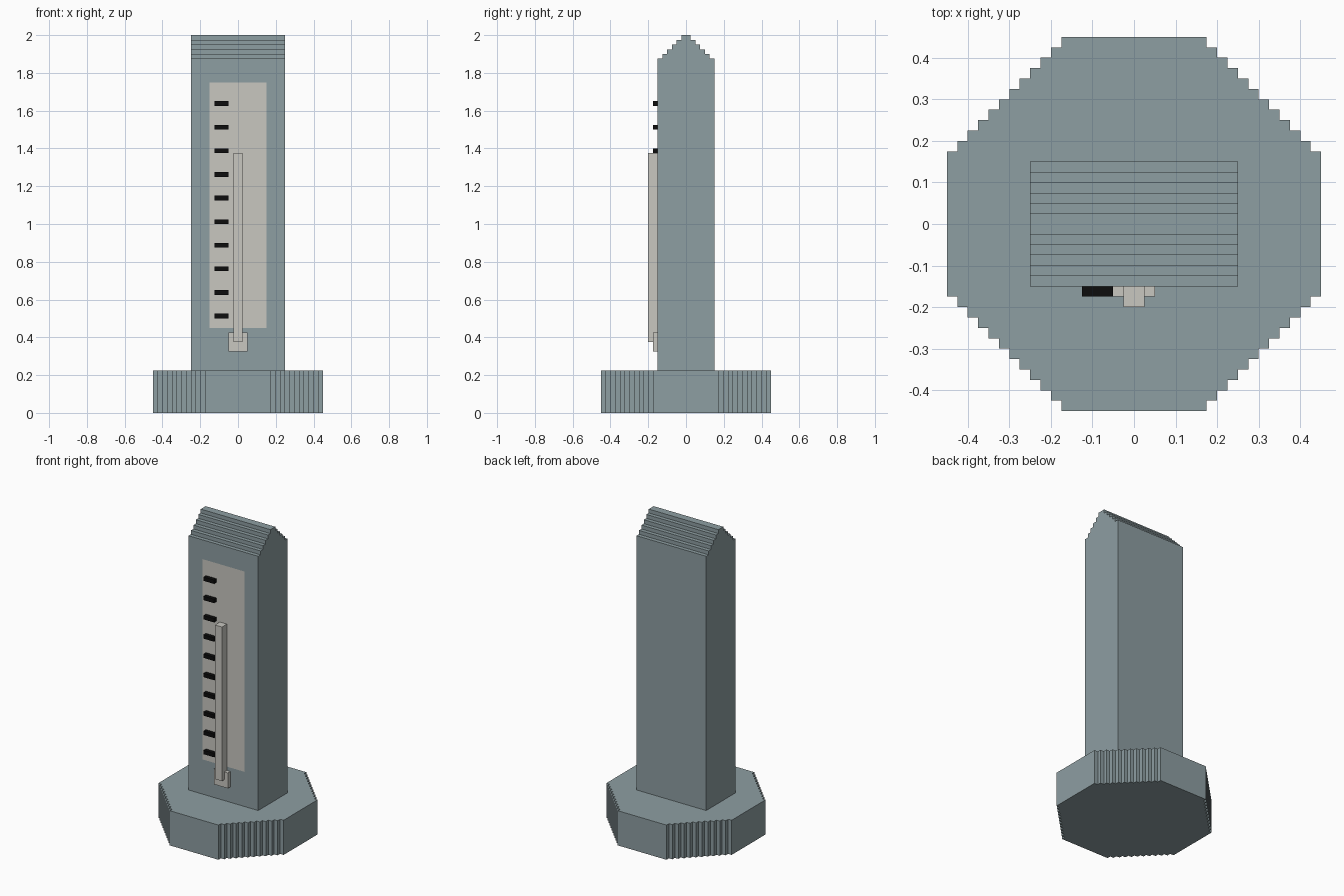
import bpy
import bmesh
from mathutils import Vector

if "Cube" in bpy.data.objects:
    bpy.data.objects.remove(bpy.data.objects["Cube"], do_unlink=True)

STEP = 0.025  # size of one block


def material(name, rgb):
    mat = bpy.data.materials.new(name)
    mat.use_nodes = True
    color = (*rgb, 1)
    mat.diffuse_color = color
    mat.node_tree.nodes["Principled BSDF"].inputs["Base Color"].default_value = color
    return mat


stone = material("blue grey stone", (0.27, 0.342, 0.361))
pale = material("pale grey", (0.58, 0.57, 0.53))
black = material("black", (0.004, 0.004, 0.004))


def finish(name, bm, *mats):
    bmesh.ops.recalc_face_normals(bm, faces=bm.faces)
    mesh = bpy.data.meshes.new(name)
    bm.to_mesh(mesh)
    bm.free()
    for mat in mats:
        mesh.materials.append(mat)
    obj = bpy.data.objects.new(name, mesh)
    bpy.context.collection.objects.link(obj)
    return obj


def prism(outline, offset):
    """Extrude a closed outline of 3D points along an offset."""
    bm = bmesh.new()
    face = bm.faces.new([bm.verts.new(p) for p in outline])
    extruded = bmesh.ops.extrude_face_region(bm, geom=[face])["geom"]
    verts = [v for v in extruded if isinstance(v, bmesh.types.BMVert)]
    bmesh.ops.translate(bm, verts=verts, vec=offset)
    return bm


def box(name, low, high, mat):
    (x0, y0, z0), (x1, y1, z1) = low, high
    outline = [(x0, y0, z0), (x1, y0, z0), (x1, y1, z0), (x0, y1, z0)]
    return finish(name, prism(outline, (0, 0, z1 - z0)), mat)


# Octagonal base with stair-stepped diagonal sides
corner = [(0.175, 0.45)]
for k in range(11):
    x, y = 0.175 + k * STEP, 0.45 - (k + 1) * STEP
    corner += [(x, y), (x + STEP, y)]
right = corner + [(x, -y) for x, y in reversed(corner)]
ring = right + [(-x, y) for x, y in reversed(right)]
finish("base", prism([(x, y, 0) for x, y in ring], (0, 0, 0.225)), stone)

# Column with a stepped gable top
side = [(0.15, 0.225), (0.15, 1.875)]
for k in range(5):
    y, z = 0.125 - k * STEP, 1.875 + k * STEP
    side += [(y, z), (y, z + STEP)]
profile = side + [(-y, z) for y, z in reversed(side)]
column = prism([(-0.25, y, z) for y, z in profile], (0.5, 0, 0))
bmesh.ops.recalc_face_normals(column, faces=column.faces)

# Pale panel cut flush into the column's front face
cuts = [((x, 0, 0), (1, 0, 0)) for x in (-0.15, 0.15)]
cuts += [((0, 0, z), (0, 0, 1)) for z in (0.45, 1.75)]
for point, normal in cuts:
    front = [f for f in column.faces
             if f.normal.y < -0.9 and abs(f.calc_center_median().y + 0.15) < 0.001]
    geom = front + list({e for f in front for e in f.edges})
    geom += list({v for f in front for v in f.verts})
    bmesh.ops.bisect_plane(column, geom=geom, plane_co=Vector(point),
                           plane_no=Vector(normal))
for f in column.faces:
    c = f.calc_center_median()
    if c.y < -0.149 and abs(c.x) < 0.15 and 0.45 < c.z < 1.75:
        f.material_index = 1
finish("column", column, stone, pale)

# Gauge tube and the bulb block at its foot
box("gauge_tube", (-0.025, -0.2, 0.375), (0.025, -0.15, 1.375), pale)
box("gauge_bulb", (-0.05, -0.175, 0.325), (0.05, -0.15, 0.425), pale)

# Scale marks
for i in range(10):
    z = 0.5 + i * 0.125
    box(f"scale_mark_{i + 1}", (-0.125, -0.175, z), (-0.05, -0.15, z + STEP), black)
